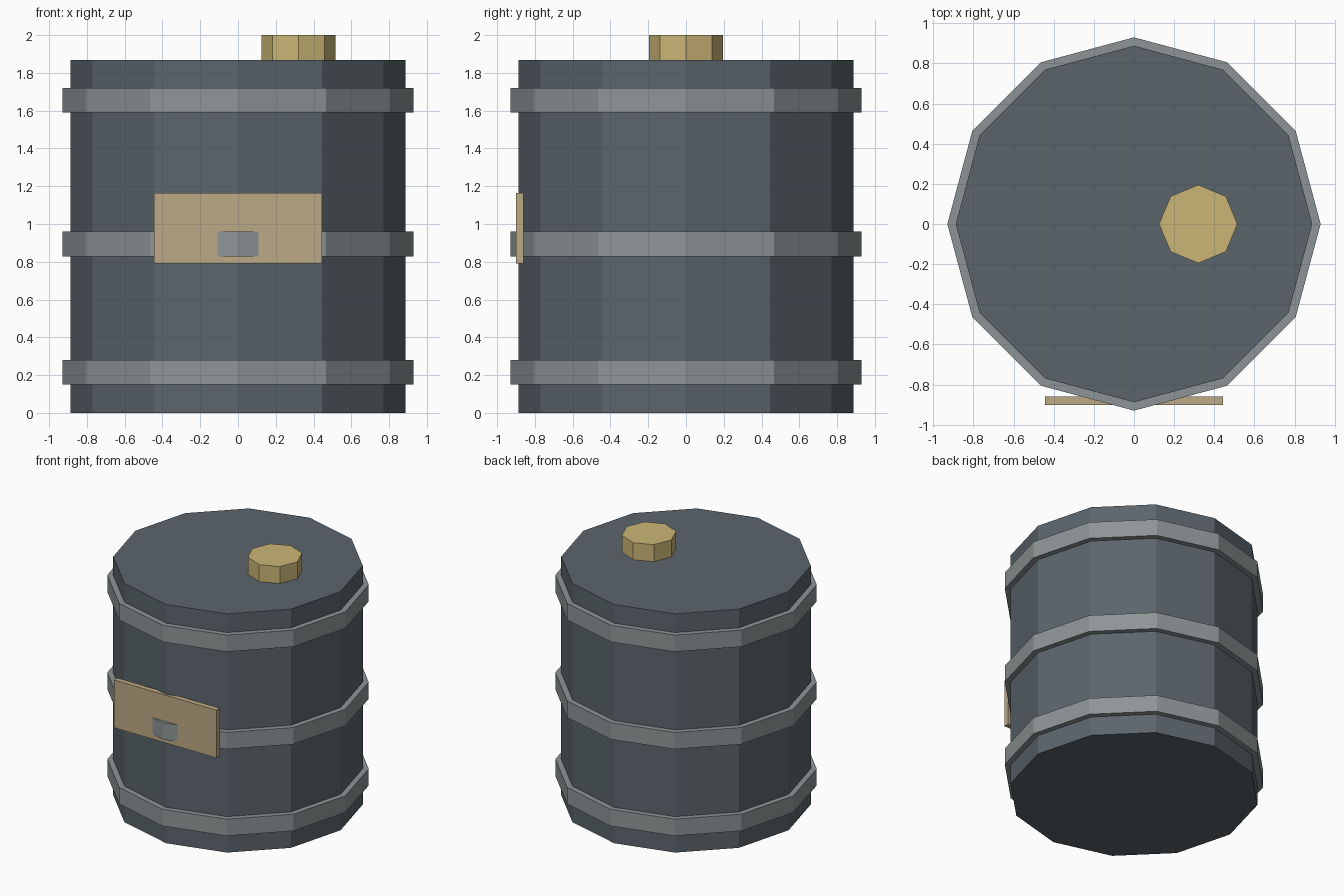
import bpy
import math

cube = bpy.data.objects.get("Cube")
if cube:
    bpy.data.objects.remove(cube, do_unlink=True)


def make_material(name, rgb):
    mat = bpy.data.materials.new(name)
    mat.use_nodes = True
    color = (*rgb, 1.0)
    mat.diffuse_color = color
    mat.node_tree.nodes["Principled BSDF"].inputs["Base Color"].default_value = color
    return mat


def prism(name, sides, radius, bottom, top, mat, x=0.0):
    """Upright flat-shaded prism with a corner on the y axis."""
    bpy.ops.mesh.primitive_cylinder_add(
        vertices=sides, radius=radius, depth=top - bottom,
        location=(x, 0, (bottom + top) / 2))
    obj = bpy.context.object
    obj.name = name
    obj.data.materials.append(mat)
    return obj


slate = make_material("slate paint", (0.105, 0.130, 0.150))
steel = make_material("grey steel", (0.270, 0.300, 0.310))
brass = make_material("brass", (0.600, 0.470, 0.180))
tan = make_material("tan card", (0.510, 0.400, 0.240))

# Drum body
prism("drum_body", 12, 0.888, 0.0, 1.867, slate)

# Three raised hoops: a solid band with its middle hidden inside the body
for label, bottom in (("lower", 0.15), ("middle", 0.828), ("upper", 1.59)):
    prism(label + "_hoop", 12, 0.93, bottom, bottom + 0.131, steel)

# Filler cap on the lid
prism("filler_cap", 8, 0.195, 1.867, 2.0, brass, x=0.32)

# Front label plate, with the hoop corner poking through it
bpy.ops.mesh.primitive_cube_add(size=1, location=(0, -0.88, 0.977))
plate = bpy.context.object
plate.name = "label_plate"
plate.scale = (0.888, 0.042, 0.374)
bpy.ops.object.transform_apply(location=False, rotation=False, scale=True)
plate.data.materials.append(tan)
